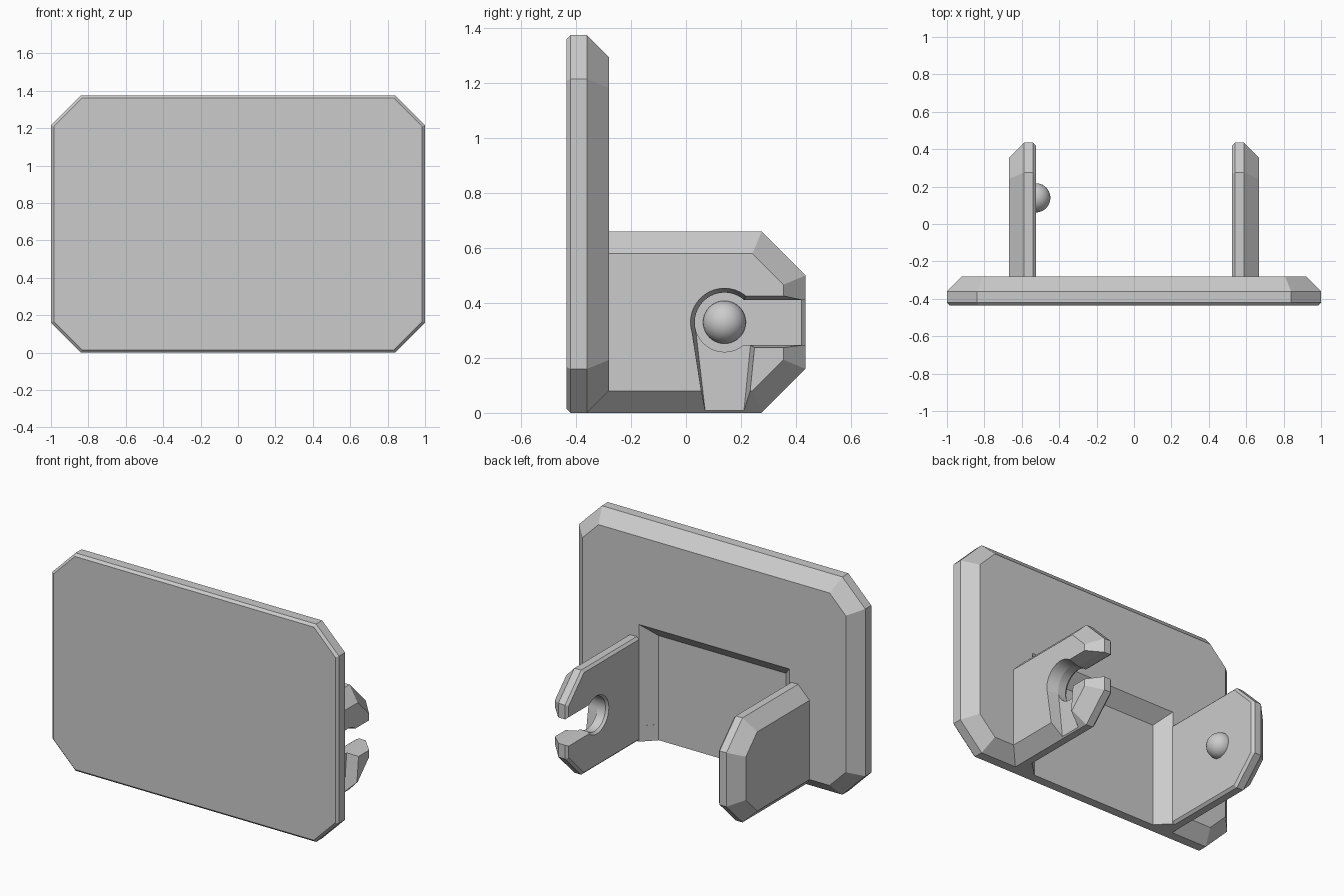
import bpy
import bmesh
import math

cube = bpy.data.objects.get("Cube")
if cube:
    bpy.data.objects.remove(cube, do_unlink=True)

grey = bpy.data.materials.new("light_grey")
grey.use_nodes = True
grey.diffuse_color = (0.6, 0.6, 0.6, 1)
grey.node_tree.nodes["Principled BSDF"].inputs["Base Color"].default_value = (0.6, 0.6, 0.6, 1)


def along_x(side=1):
    return lambda u, v, d: (side * d, u, v)


def along_y(u, v, d):
    return (u, d, v)


def along_z(u, v, d):
    return (u, v, d)


def loft(name, outline, steps, place):
    """Closed solid through outline(offset) at each (depth, offset) step."""
    bm = bmesh.new()
    rings = [[bm.verts.new(place(u, v, d)) for u, v in outline(off)] for d, off in steps]
    for a, b in zip(rings, rings[1:]):
        for i in range(len(a)):
            j = (i + 1) % len(a)
            bm.faces.new((a[i], a[j], b[j], b[i]))
    bm.faces.new(rings[0])
    bm.faces.new(rings[-1])
    bmesh.ops.recalc_face_normals(bm, faces=bm.faces)
    mesh = bpy.data.meshes.new(name)
    bm.to_mesh(mesh)
    bm.free()
    mesh.materials.append(grey)
    obj = bpy.data.objects.new(name, mesh)
    bpy.context.collection.objects.link(obj)
    return obj


def cut(obj, cutter):
    cutter.hide_render = True
    mod = obj.modifiers.new("cut", 'BOOLEAN')
    mod.operation = 'DIFFERENCE'
    mod.solver = 'EXACT'
    mod.object = cutter
    select(obj)
    bpy.ops.object.modifier_apply(modifier=mod.name)
    bpy.data.objects.remove(cutter, do_unlink=True)


def select(obj):
    bpy.ops.object.select_all(action='DESELECT')
    obj.select_set(True)
    bpy.context.view_layer.objects.active = obj


# Front plate with clipped corners and a wide bevel at the back
CLIP, BEVEL, EDGE = 0.16, 0.08, 0.015
TOP, ARM_TOP = 1.375, 0.66
FRONT, MID, BACK, END = -0.435, -0.36, -0.28, 0.435


def plate_outline(inset):
    c = CLIP - inset * (2 - math.sqrt(2))
    x, lo, hi = 1 - inset, inset, TOP - inset
    right = [(x - c, lo), (x, lo + c), (x, hi - c), (x - c, hi)]
    return right + [(-u, v) for u, v in reversed(right)]


plate = loft("front_plate", plate_outline,
             [(FRONT, EDGE), (FRONT + EDGE, 0), (MID, 0), (BACK, BEVEL)], along_y)


# Shallow pocket between the arms, open at the bottom
INNER, OUTER = 0.525, 0.667


def pocket_outline(grow):
    x, top = INNER - BEVEL + grow, ARM_TOP + grow
    return [(-x, -0.2), (x, -0.2), (x, top), (-x, top)]


cut(plate, loft("pocket_cutter", pocket_outline, [(MID - 0.002, 0), (BACK + 0.02, 0.1)], along_y))


# Side arms, clipped at the back end and bevelled on the outside
def arm_outline(inset):
    c = CLIP - inset * (2 - math.sqrt(2))
    y0, y1, lo, hi = MID + inset, END - inset, inset, ARM_TOP - inset
    return [(y0, lo), (y1 - c, lo), (y1, lo + c), (y1, hi - c), (y1 - c, hi), (y0, hi)]


arm_steps = [(INNER, EDGE), (INNER + EDGE, 0), (OUTER - BEVEL, 0), (OUTER, BEVEL)]
arms = {}
for label, side in (("left", 1), ("right", -1)):
    arms[label] = loft(label + "_arm", arm_outline, arm_steps, along_x(side))

    # Sloped corner filling the foot of the pocket wall
    def wedge_outline(_, s=side):
        return [(s * INNER, BACK), (s * (INNER - BEVEL), MID), (s * (INNER + 0.06), MID),
                (s * (INNER + 0.06), BACK)]
    loft(label + "_corner_wedge", wedge_outline, [(0, 0), (0.1, 0)], along_z)

# Keyhole socket in the left arm: round hole, slot to the back, groove downward
HOLE_Y, HOLE_Z, HOLE_R = 0.14, 0.33, 0.108
FLOOR = 0.595


def hole_outline(grow):
    r, n = HOLE_R + grow, 40
    return [(HOLE_Y + r * math.cos(math.tau * i / n), HOLE_Z + r * math.sin(math.tau * i / n))
            for i in range(n)]


def slot_outline(grow):
    lo, hi = 0.247 - grow * 0.6, 0.41 + grow
    return [(HOLE_Y, lo), (0.6, lo), (0.6, hi), (HOLE_Y, hi)]


def groove_outline(grow):
    return [(0.032 - grow, HOLE_Z), (0.073 - grow * 0.3, -0.02),
            (0.208 + grow, -0.02), (0.243 + grow, HOLE_Z)]


through = [(INNER - 0.01, 0.02), (INNER + EDGE, 0), (FLOOR, 0), (OUTER + 0.02, 0.02)]
cut(arms["left"], loft("groove_cutter", groove_outline, [(FLOOR, 0), (OUTER + 0.02, 0.02)], along_x()))
cut(arms["left"], loft("hole_cutter", hole_outline, through, along_x()))
cut(arms["left"], loft("slot_cutter", slot_outline, through, along_x()))
select(arms["left"])
bpy.ops.object.shade_smooth_by_angle(angle=math.radians(12))

# Round peg on the inside of the right arm
bpy.ops.mesh.primitive_uv_sphere_add(segments=40, ring_count=20, radius=0.078,
                                     location=(-INNER, HOLE_Y, HOLE_Z))
peg = bpy.context.object
peg.name = "ball_peg"
peg.data.materials.append(grey)
bpy.ops.object.shade_smooth()
